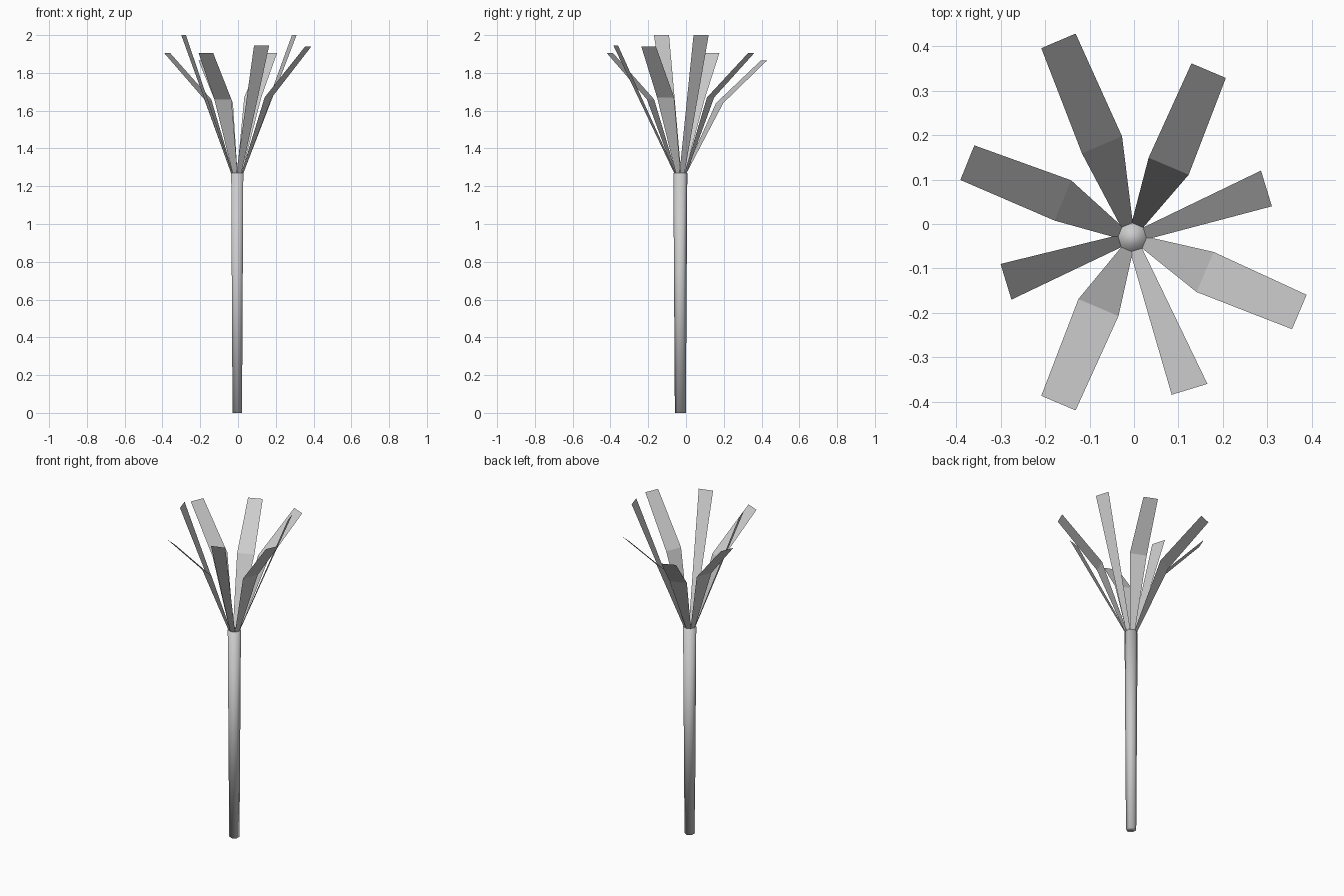
import bpy
import bmesh
from math import cos, sin, radians
from mathutils import Vector

cube = bpy.data.objects.get("Cube")
if cube:
    bpy.data.objects.remove(cube, do_unlink=True)

CENTRE = Vector((-0.004, -0.03, 0))
TOP = 1.27

grey = bpy.data.materials.new("light_grey")
grey.use_nodes = True
grey.diffuse_color = (0.6, 0.6, 0.6, 1)
grey.node_tree.nodes["Principled BSDF"].inputs["Base Color"].default_value = (0.6, 0.6, 0.6, 1)


def finish(name, bm, smooth):
    mesh = bpy.data.meshes.new(name)
    bm.to_mesh(mesh)
    bm.free()
    mesh.materials.append(grey)
    for face in mesh.polygons:
        face.use_smooth = smooth
    obj = bpy.data.objects.new(name, mesh)
    bpy.context.collection.objects.link(obj)


def leaf(name, azimuth, *sections):
    """Flat strip through (centre, half width) sections, level across its width."""
    a = radians(azimuth)
    out, side = Vector((cos(a), sin(a), 0)), Vector((-sin(a), cos(a), 0))
    base = CENTRE + out * 0.03 + Vector((0, 0, TOP))
    bm = bmesh.new()
    rows = []
    for point, half in ((base, 0.014),) + sections:
        rows.append([bm.verts.new(Vector(point) + side * s * half) for s in (1, -1)])
    for low, high in zip(rows, rows[1:]):
        bm.faces.new((low[0], low[1], high[1], high[0]))
    finish(name, bm, False)


# Slender six-sided trunk, wider at the top
bm = bmesh.new()
rings = []
for z, radius in ((0, 0.029), (TOP, 0.037)):
    rings.append([bm.verts.new(CENTRE + Vector((radius * sin(radians(60 * i)),
                                               radius * cos(radians(60 * i)), z)))
                  for i in range(6)])
for i in range(6):
    j = (i + 1) % 6
    bm.faces.new((rings[0][i], rings[0][j], rings[1][j], rings[1][i]))
bm.faces.new(rings[0])
bm.faces.new(rings[1])
bmesh.ops.recalc_face_normals(bm, faces=bm.faces)
finish("trunk", bm, True)

# Bent leaves: azimuth, middle and tip
bent = [
    (113, (-0.072, 0.178, 1.64), (-0.17, 0.412, 1.865)),
    (67, (0.078, 0.13, 1.67), (0.168, 0.345, 1.905)),
    (-23, (0.16, -0.108, 1.67), (0.372, -0.198, 1.94)),
    (247, (-0.08, -0.188, 1.66), (-0.17, -0.403, 1.905)),
    (158, (-0.16, 0.053, 1.66), (-0.375, 0.138, 1.905)),
]
for n, (azimuth, middle, tip) in enumerate(bent, 1):
    leaf(f"bent_leaf_{n}", azimuth, (middle, 0.049), (tip, 0.042))

# Straight leaves: azimuth and tip
straight = [
    (17, (0.298, 0.08, 2.0)),
    (-73, (0.125, -0.372, 1.945)),
    (197, (-0.288, -0.13, 2.0)),
]
for n, (azimuth, tip) in enumerate(straight, 1):
    leaf(f"straight_leaf_{n}", azimuth, (tip, 0.042))
